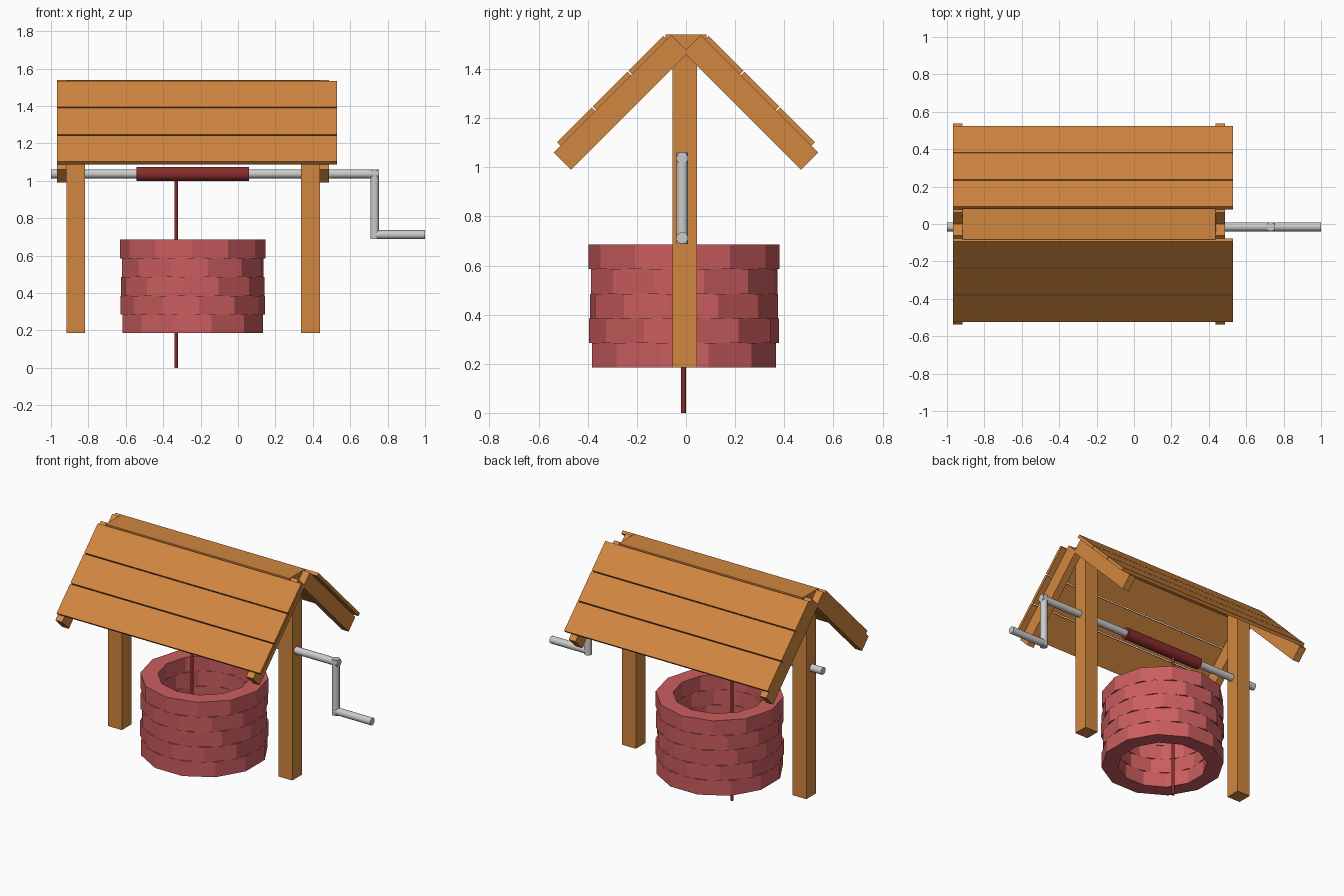
import bpy, bmesh
from math import sin, cos, pi, radians
from mathutils import Vector

if "Cube" in bpy.data.objects:
    bpy.data.objects.remove(bpy.data.objects["Cube"])


def material(name, rgb):
    m = bpy.data.materials.new(name)
    m.diffuse_color = (*rgb, 1)
    m.use_nodes = True
    m.node_tree.nodes["Principled BSDF"].inputs["Base Color"].default_value = m.diffuse_color
    return m


WOOD = material("wood", (0.64, 0.24, 0.05))
BRICK = material("brick", (0.60, 0.11, 0.115))
ROPE = material("rope", (0.25, 0.025, 0.025))


def finish(name, bm, mat):
    bmesh.ops.recalc_face_normals(bm, faces=bm.faces[:])
    me = bpy.data.meshes.new(name)
    bm.to_mesh(me)
    bm.free()
    ob = bpy.data.objects.new(name, me)
    bpy.context.collection.objects.link(ob)
    if mat:
        me.materials.append(mat)
    return ob


def box(name, lo, hi, mat=WOOD, tilt=0, pivot=(0, 0)):
    """Box from corner lo to hi; optionally tilted about x, then moved to pivot (y, z)."""
    bm = bmesh.new()
    bmesh.ops.create_cube(bm, size=1)
    lo, hi = Vector(lo), Vector(hi)
    for v in bm.verts:
        p = (lo + hi) / 2 + v.co * (hi - lo)
        y, z = p.y, p.z
        v.co = (p.x, pivot[0] + y * cos(tilt) - z * sin(tilt),
                pivot[1] + y * sin(tilt) + z * cos(tilt))
    return finish(name, bm, mat)


def rod(name, a, b, r, mat=None, sides=20):
    a, b = Vector(a), Vector(b)
    bpy.ops.mesh.primitive_cylinder_add(vertices=sides, radius=r, depth=(b - a).length,
                                        location=(a + b) / 2)
    ob = bpy.context.object
    ob.name = name
    ob.rotation_mode = 'QUATERNION'
    ob.rotation_quaternion = (b - a).to_track_quat('Z', 'Y')
    bpy.ops.object.shade_smooth_by_angle(angle=radians(40))
    if mat:
        ob.data.materials.append(mat)
    return ob


# Brick courses: twelve-sided rings, each turned against the one below
def brick_ring(name, z, turn, cx=-0.242, cy=-0.008, outer=0.388, inner=0.282, h=0.1):
    bm = bmesh.new()
    n = 12
    loops = []
    for r, zz in ((outer, z), (outer, z + h), (inner, z + h), (inner, z)):
        loops.append([bm.verts.new((cx + r * sin(a), cy - r * cos(a), zz))
                      for a in (radians(turn) + 2 * pi * i / n for i in range(n))])
    for k in range(4):
        p, q = loops[k], loops[(k + 1) % 4]
        for i in range(n):
            j = (i + 1) % n
            bm.faces.new((p[i], p[j], q[j], q[i]))
    return finish(name, bm, BRICK)


for i, turn in enumerate((15, 5, 21, 12, -1)):
    brick_ring(f"brick_course_{i + 1}", 0.185 + 0.1 * i, turn)

# Posts
for side, x in (("left", -0.917), ("right", 0.338)):
    box(side + "_post", (x, -0.055, 0.185), (x + 0.1, 0.045, 1.52))

# Roof: rafters outside the posts, three planks per slope, ridge board
for s, side in ((-1, "front"), (1, "back")):
    tilt = -s * pi / 4
    for end, x in (("left", -0.968), ("right", 0.437)):
        lo, hi = sorted((0, -s * 0.676))
        box(f"{side}_{end}_rafter", (x, lo, -0.05), (x + 0.05, hi, 0.05),
            tilt=tilt, pivot=(s * 0.503, 1.025))
    for k in range(3):
        lo, hi = sorted((-s * 0.206 * k, -s * (0.206 * k + 0.2)))
        box(f"{side}_roof_plank_{k + 1}", (-0.968, lo, -0.021), (0.53, hi, 0),
            tilt=tilt, pivot=(s * 0.525, 1.102))
box("ridge_board", (-0.917, -0.083, 1.517), (0.437, 0.083, 1.54))

# Windlass with crank
Y, Z = -0.015, 1.037
rod("windlass_shaft", (-1, Y, Z), (0.755, Y, Z), 0.024)
rod("crank_arm", (0.731, Y, 1.06), (0.731, Y, 0.688), 0.0235)
rod("crank_handle", (0.731, Y, 0.712), (1, Y, 0.712), 0.024)
rod("rope_drum", (-0.543, Y, Z), (0.058, Y, Z), 0.038, ROPE)
rod("rope", (-0.331, -0.01, 0), (-0.331, -0.01, 1.03), 0.0095, ROPE, 12)
